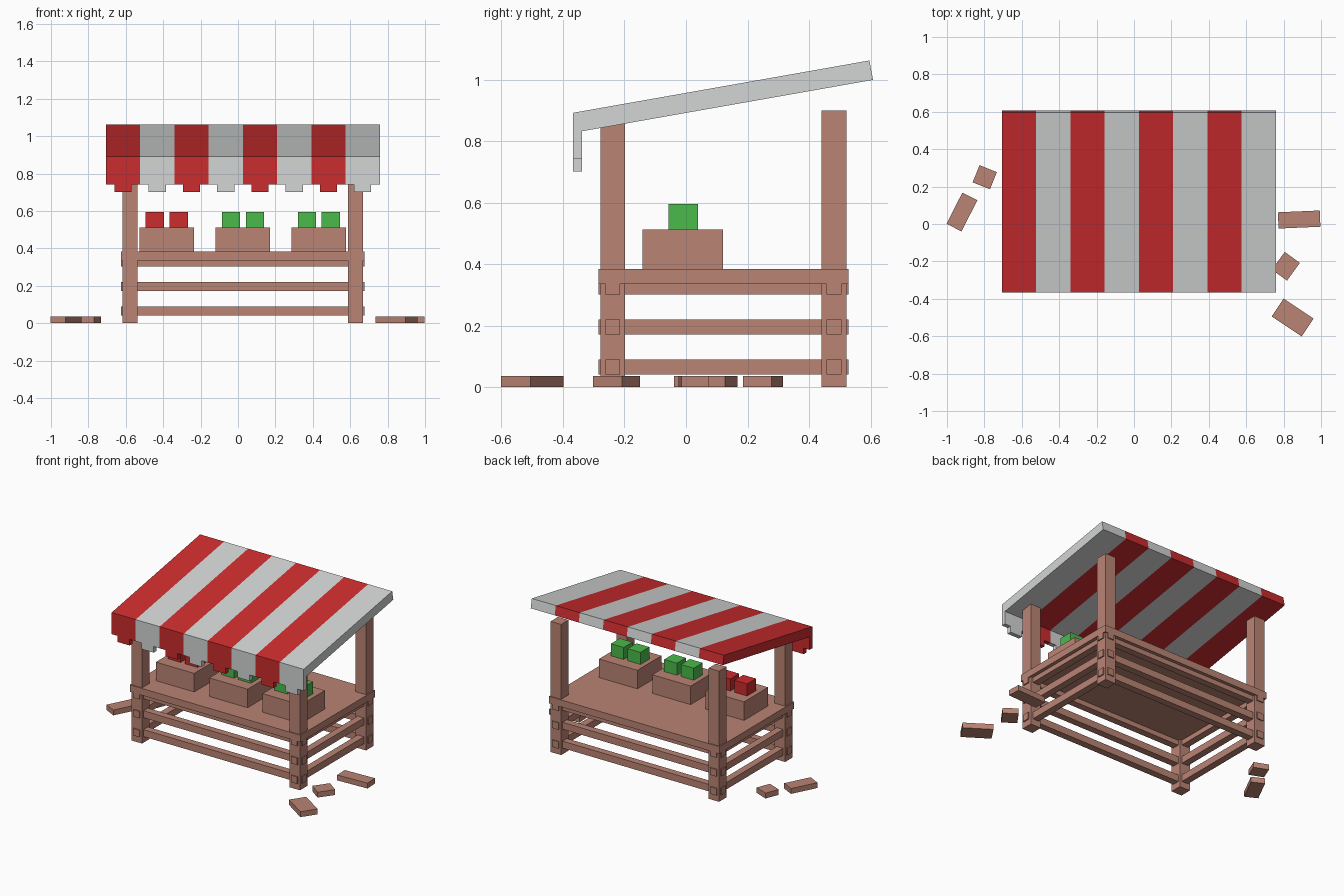
import bpy
import bmesh
from math import radians
from mathutils import Matrix

old = bpy.data.objects.get("Cube")
if old:
    bpy.data.objects.remove(old, do_unlink=True)


def material(name, rgb):
    m = bpy.data.materials.new(name)
    m.use_nodes = True
    m.diffuse_color = (*rgb, 1)
    bsdf = next(n for n in m.node_tree.nodes if n.type == "BSDF_PRINCIPLED")
    bsdf.inputs["Base Color"].default_value = (*rgb, 1)
    return m


wood = material("wood", (0.49, 0.23, 0.175))
red = material("red", (0.6, 0.025, 0.027))
white = material("white", (0.65, 0.67, 0.66))
green = material("green", (0.07, 0.49, 0.07))


def finish(name, bm, *mats):
    bmesh.ops.recalc_face_normals(bm, faces=bm.faces)
    mesh = bpy.data.meshes.new(name)
    bm.to_mesh(mesh)
    bm.free()
    for m in mats:
        mesh.materials.append(m)
    obj = bpy.data.objects.new(name, mesh)
    bpy.context.scene.collection.objects.link(obj)
    return obj


def box(name, centre, size, mat, turn=0):
    bm = bmesh.new()
    bmesh.ops.create_cube(bm, size=1, matrix=Matrix.Diagonal((*size, 1)))
    obj = finish(name, bm, mat)
    obj.location = centre
    obj.rotation_euler.z = radians(turn)
    return obj


# Frame: four posts, with rails running through them in both directions
LEFT, RIGHT, FRONT, BACK = 0.627, -0.577, -0.238, 0.481
MID_X, MID_Y = (LEFT + RIGHT) / 2, (FRONT + BACK) / 2
SPAN_X, SPAN_Y = 1.3, 0.813
POST, RAIL = 0.08, 0.048
POST_TOP = 0.9

for xname, x in (("left", LEFT), ("right", RIGHT)):
    for yname, y in (("front", FRONT), ("back", BACK)):
        box(f"{yname}_{xname}_post", (x, y, POST_TOP / 2), (POST, POST, POST_TOP), wood)

for level, z in (("lower", 0.066), ("middle", 0.196), ("upper", 0.326)):
    for name, y in (("front", FRONT), ("back", BACK)):
        box(f"{level}_{name}_rail", (MID_X, y, z), (SPAN_X, RAIL, RAIL), wood)
    for name, x in (("left", LEFT), ("right", RIGHT)):
        box(f"{level}_{name}_rail", (x, MID_Y, z), (RAIL, SPAN_Y, RAIL), wood)

# Counter
box("counter_top", (MID_X, MID_Y, 0.36), (SPAN_X, SPAN_Y, 0.048), wood)

# Crates, each with two blocks of produce
for name, x, colour in (("right", -0.381, red), ("middle", 0.026, green), ("left", 0.432, green)):
    box(f"{name}_crate", (x, -0.01, 0.447), (0.292, 0.262, 0.13), wood)
    for i, side in enumerate((-1, 1)):
        box(f"{name}_produce_{i + 1}", (x + side * 0.064, -0.009, 0.553),
            (0.097, 0.097, 0.084), colour)

# Striped awning: bent profile swept through the stripe edges
STRIPES, AWNING_X, STRIPE = 8, -0.706, 0.183
VALANCE_BACK, VALANCE_FRONT, VALANCE_Z = -0.338, -0.367, 0.743
profile = [(VALANCE_FRONT, VALANCE_Z), (VALANCE_FRONT, 0.892), (0.596, 1.062),
           (0.608, 0.999), (VALANCE_BACK, 0.832), (VALANCE_BACK, VALANCE_Z)]
bm = bmesh.new()
rings = [[bm.verts.new((AWNING_X + i * STRIPE, y, z)) for y, z in profile]
         for i in range(STRIPES + 1)]
for i in range(STRIPES):
    a, b = rings[i], rings[i + 1]
    for j in range(len(profile)):
        k = (j + 1) % len(profile)
        bm.faces.new((a[j], a[k], b[k], b[j])).material_index = i % 2
bm.faces.new(rings[0])
bm.faces.new(rings[-1]).material_index = (STRIPES - 1) % 2
finish("awning", bm, red, white)

# Tabs hanging from the valance
for i in range(STRIPES):
    x = AWNING_X + (i + 0.5) * STRIPE
    box(f"valance_tab_{i + 1}", (x, (VALANCE_FRONT + VALANCE_BACK) / 2, VALANCE_Z - 0.021),
        (STRIPE / 2, VALANCE_BACK - VALANCE_FRONT, 0.042), (red, white)[i % 2])

# Loose boards on the ground
THICK = 0.037
boards = [(-0.92, 0.064, 0.187, 0.09, 63), (-0.798, 0.25, 0.1, 0.099, -22),
          (0.883, 0.024, 0.224, 0.087, 2.5), (0.812, -0.226, 0.1, 0.117, -36),
          (0.848, -0.5, 0.193, 0.115, -33.7)]
for i, (x, y, length, width, turn) in enumerate(boards):
    box(f"loose_board_{i + 1}", (x, y, THICK / 2), (length, width, THICK), wood, turn)
